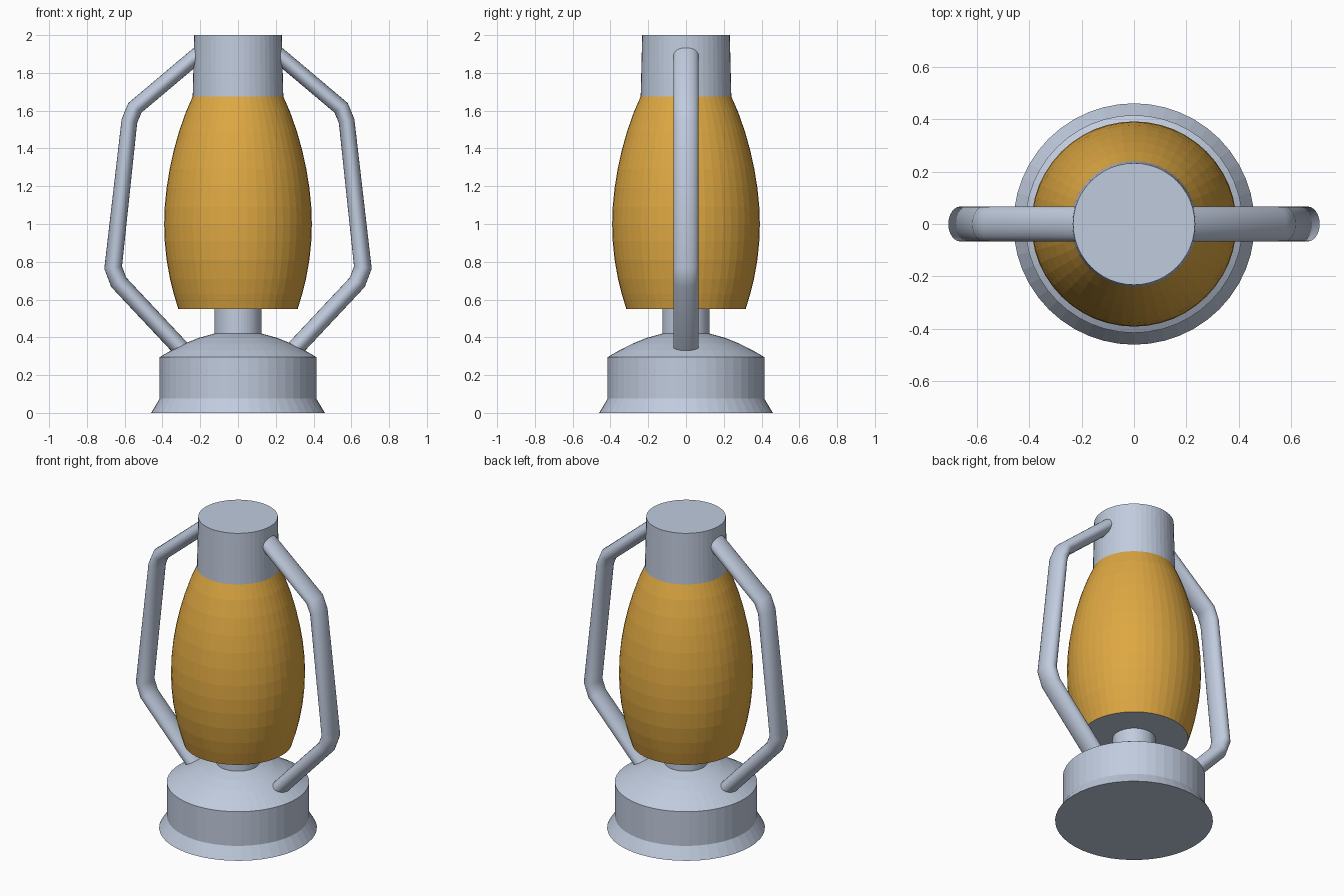
import bpy, bmesh, math
from mathutils import Vector

if "Cube" in bpy.data.objects:
    bpy.data.objects.remove(bpy.data.objects["Cube"])

SIDES = 48


def material(name, colour):
    m = bpy.data.materials.new(name)
    m.diffuse_color = (*colour, 1)
    m.use_nodes = True
    m.node_tree.nodes["Principled BSDF"].inputs["Base Color"].default_value = m.diffuse_color
    return m


metal = material("pale_metal", (0.53, 0.60, 0.73))
amber = material("amber_glass", (0.73, 0.39, 0.055))


def finish(name, bm, mat):
    bmesh.ops.recalc_face_normals(bm, faces=bm.faces)
    me = bpy.data.meshes.new(name)
    bm.to_mesh(me)
    bm.free()
    me.materials.append(mat)
    ob = bpy.data.objects.new(name, me)
    bpy.context.collection.objects.link(ob)
    return ob


def loft(name, rings, mat, caps=(True, True)):
    """Skin a list of closed rings of points, optionally capping the ends."""
    bm = bmesh.new()
    vs = [[bm.verts.new(p) for p in ring] for ring in rings]
    n = len(vs[0])
    for a, b in zip(vs, vs[1:]):
        for i in range(n):
            j = (i + 1) % n
            bm.faces.new((a[i], a[j], b[j], b[i]))
    for ring, cap in zip((vs[0], vs[-1]), caps):
        if cap:
            bm.faces.new(ring)
    return finish(name, bm, mat)


def circle(r, z):
    return [(r * math.cos(t), r * math.sin(t), z)
            for t in (2 * math.pi * i / SIDES for i in range(SIDES))]


def lathe(name, profile, mat, caps=(True, True)):
    return loft(name, [circle(r, z) for r, z in profile], mat, caps)


# fuel tank with flared foot, domed top and burner neck
lathe("base_tank", [(0.46, 0), (0.415, 0.075), (0.415, 0.295), (0.35, 0.333),
                    (0.28, 0.368), (0.205, 0.398), (0.125, 0.42), (0.125, 0.55)],
      metal, (True, False))

# plate under the glass
lathe("burner_plate", [(0.125, 0.55), (0.316, 0.55)], metal, (False, False))

# bulging glass globe
lathe("glass_globe", [(0.316, 0.55), (0.34, 0.63), (0.36, 0.71), (0.378, 0.81),
                      (0.388, 0.91), (0.391, 1.0), (0.388, 1.09), (0.378, 1.19),
                      (0.362, 1.29), (0.34, 1.39), (0.312, 1.49), (0.277, 1.59),
                      (0.24, 1.675)], amber, (False, False))

# chimney cap
lathe("chimney_cap", [(0.24, 1.675), (0.232, 2.0)], metal, (False, True))


def side_tube(name, side):
    """Bent oval tube from the tank up to the chimney."""
    path = [Vector((side * x, 0, z)) for x, z in (
        (0.25, 0.285), (0.632, 0.692), (0.661, 0.77),
        (0.575, 1.545), (0.546, 1.615), (0.19, 1.915))]
    rings = []
    for i, p in enumerate(path):
        a = (p - path[max(i - 1, 0)]).normalized()
        b = (path[min(i + 1, len(path) - 1)] - p).normalized()
        t = (a + b).normalized()
        across = Vector((t.z, 0, -t.x))
        width = 0.046 if i < 3 else 0.042
        if a.length and b.length:
            width /= max(t.dot(a), 0.5)
        rings.append([p + across * width * math.cos(u) + Vector((0, 0.067 * math.sin(u), 0))
                      for u in (2 * math.pi * k / 24 for k in range(24))])
    return loft(name, rings, metal)


for label, side in (("left", -1), ("right", 1)):
    tube = side_tube("side_tube_" + label, side)
    bpy.ops.object.select_all(action='DESELECT')
    tube.select_set(True)
    bpy.context.view_layer.objects.active = tube
    bpy.ops.object.shade_smooth_by_angle(angle=math.radians(30))
